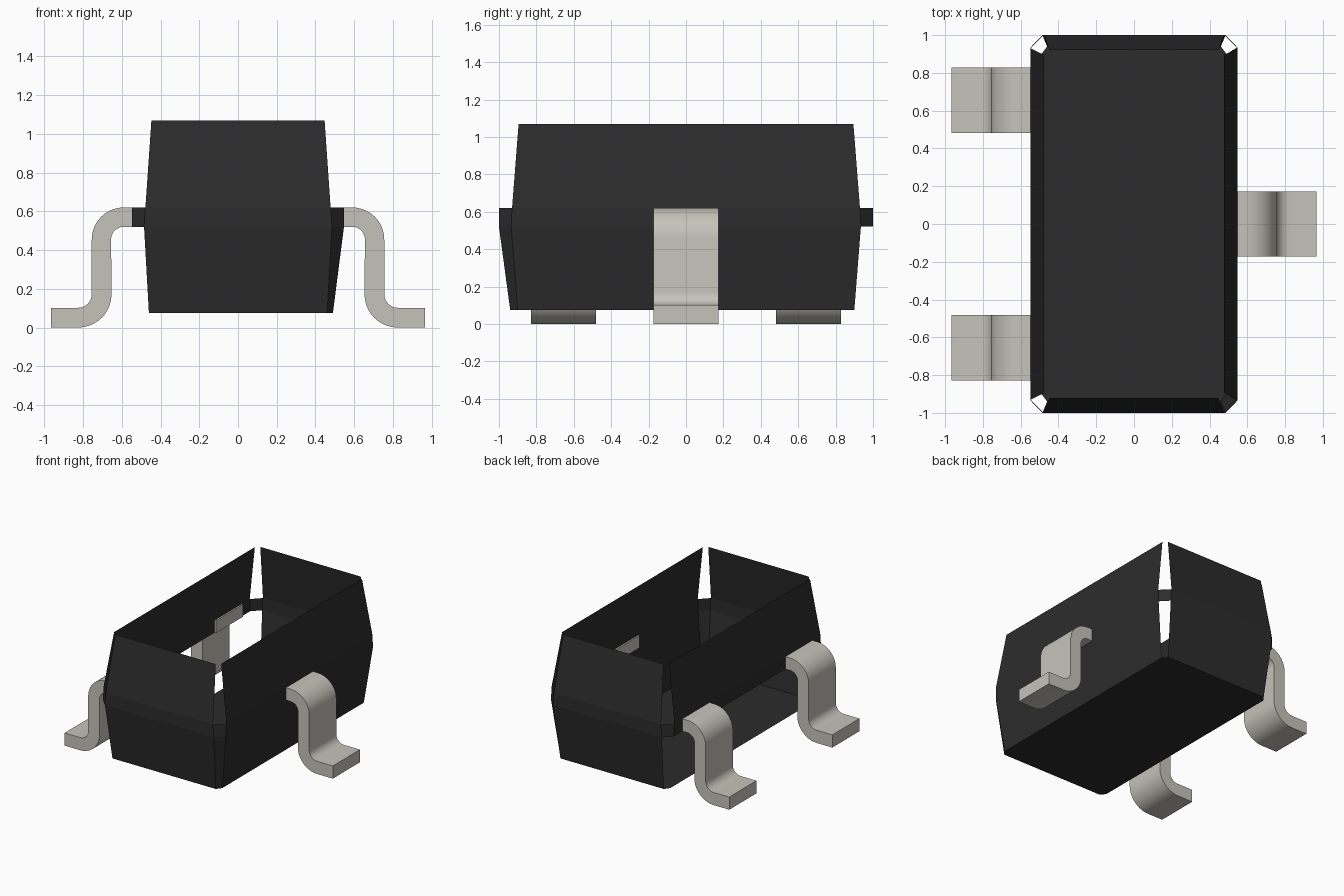
import bpy, bmesh, math

cube = bpy.data.objects.get("Cube")
if cube:
    bpy.data.objects.remove(cube, do_unlink=True)


def make_material(name, rgb):
    mat = bpy.data.materials.new(name)
    mat.use_nodes = True
    mat.diffuse_color = (*rgb, 1)
    mat.node_tree.nodes["Principled BSDF"].inputs["Base Color"].default_value = (*rgb, 1)
    return mat


black = make_material("black plastic", (0.025, 0.025, 0.025))
metal = make_material("tinned metal", (0.56, 0.55, 0.49))


def add_object(name, bm, mat):
    mesh = bpy.data.meshes.new(name)
    bm.to_mesh(mesh)
    bm.free()
    mesh.materials.append(mat)
    obj = bpy.data.objects.new(name, mesh)
    bpy.context.collection.objects.link(obj)
    return obj


def octagon(bm, x, y, cx, cy, z):
    """Chamfered rectangle, counter-clockwise from the right side's front end."""
    pts = [(x, -cy), (x, cy), (cx, y), (-cx, y),
           (-x, cy), (-x, -cy), (-cx, -y), (cx, -y)]
    return [bm.verts.new((px, py, z)) for px, py in pts]


def add_shell(name, lower, upper, sides, floor=False):
    """Thin wall between two octagons; even sides are walls, odd ones corners."""
    bm = bmesh.new()
    a, b = octagon(bm, *lower), octagon(bm, *upper)
    for i in sides:
        j = (i + 1) % 8
        bm.faces.new((a[i], a[j], b[j], b[i]))
    if floor:
        bm.faces.new(a[::-1])
    loose = [v for v in bm.verts if not v.link_faces]
    bmesh.ops.delete(bm, geom=loose, context='VERTS')
    return add_object(name, bm, black)


# Body: open shell with a floor, a closed band and four upper walls
base = (0.49, 0.94, 0.46, 0.90, 0.075)
band_low = (0.547, 1.0, 0.485, 0.935, 0.52)
band_high = (0.547, 1.0, 0.478, 0.93, 0.62)
rim = (0.477, 0.922, 0.447, 0.895, 1.07)
add_shell("lower_body", base, band_low, (0, 2, 6, 7), floor=True)
add_shell("middle_band", band_low, band_high, range(8))
add_shell("upper_walls", band_high, rim, (0, 2, 4, 6))


def arc(cx, cz, r, start, end, steps=10):
    for k in range(steps + 1):
        t = math.radians(start + (end - start) * k / steps)
        yield cx + r * math.cos(t), cz + r * math.sin(t)


# Leads: bent strip, extruded across its width
def add_lead(name, side, y, width=0.345):
    top = [(0.535, 0.62), *arc(0.59, 0.455, 0.165, 90, 0),
           *arc(0.825, 0.172, 0.07, 180, 270), (0.965, 0.102)]
    under = [(0.535, 0.52), *arc(0.59, 0.455, 0.065, 90, 0),
             *arc(0.825, 0.172, 0.172, 180, 270), (0.965, 0)]
    bm = bmesh.new()
    rows = [[bm.verts.new((side * x, y + s * width / 2, z)) for x, z in line]
            for line, s in ((top, -1), (top, 1), (under, 1), (under, -1))]
    for i in range(4):
        a, b = rows[i], rows[(i + 1) % 4]
        for k in range(len(top) - 1):
            bm.faces.new((a[k], a[k + 1], b[k + 1], b[k]))
    for k in (0, -1):
        bm.faces.new([row[k] for row in rows])
    bmesh.ops.recalc_face_normals(bm, faces=bm.faces)
    obj = add_object(name, bm, metal)
    bpy.ops.object.select_all(action='DESELECT')
    obj.select_set(True)
    bpy.context.view_layer.objects.active = obj
    bpy.ops.object.shade_smooth_by_angle(angle=math.radians(30))


add_lead("left_lead", 1, 0)
add_lead("right_front_lead", -1, -0.655)
add_lead("right_back_lead", -1, 0.655)
